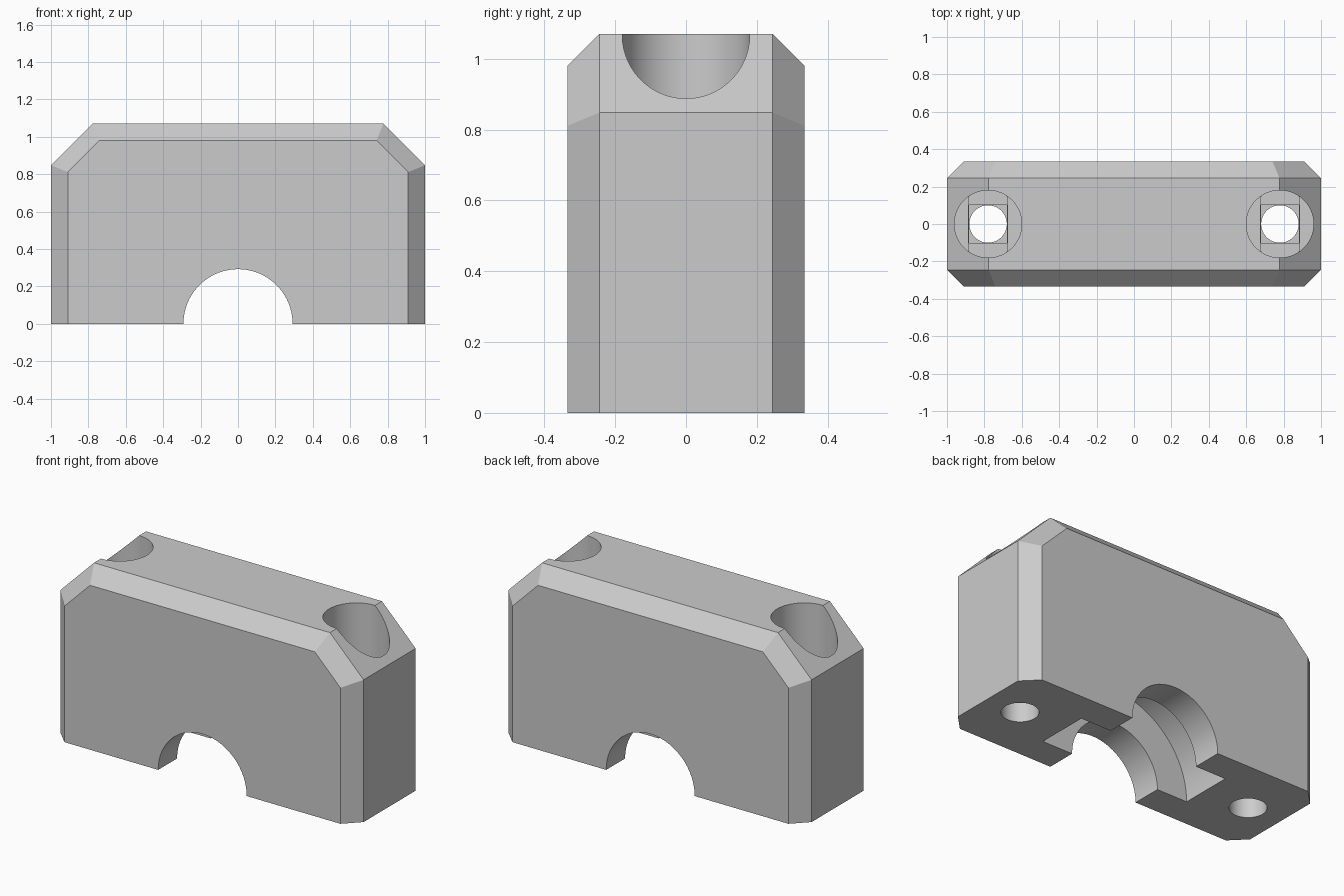
import bpy, bmesh, math

if "Cube" in bpy.data.objects:
    bpy.data.objects.remove(bpy.data.objects["Cube"], do_unlink=True)

HALF_DEPTH, CHAMFER = 0.335, 0.09
BOLT_X, FLOOR, LAYER = 0.78, 0.55, 0.015

grey = bpy.data.materials.new("light_grey")
grey.use_nodes = True
grey.diffuse_color = (0.6, 0.6, 0.6, 1)
grey.node_tree.nodes["Principled BSDF"].inputs["Base Color"].default_value = (0.6, 0.6, 0.6, 1)


def loft(name, rings):
    """Solid from a stack of matching rings, capped at both ends."""
    bm = bmesh.new()
    loops = [[bm.verts.new(p) for p in ring] for ring in rings]
    n = len(loops[0])
    for a, b in zip(loops, loops[1:]):
        for i in range(n):
            j = (i + 1) % n
            bm.faces.new((a[i], a[j], b[j], b[i]))
    bm.faces.new(loops[0])
    bm.faces.new(loops[-1])
    bmesh.ops.recalc_face_normals(bm, faces=bm.faces)
    mesh = bpy.data.meshes.new(name)
    bm.to_mesh(mesh)
    bm.free()
    mesh.materials.append(grey)
    obj = bpy.data.objects.new(name, mesh)
    bpy.context.collection.objects.link(obj)
    return obj


def circle(radius, sides=72):
    steps = [math.tau * (i + 0.5) / sides for i in range(sides)]
    return [(radius * math.cos(a), radius * math.sin(a)) for a in steps]


def outline(y, inset):
    """Block outline with cut top corners, shrunk on all sides but the base."""
    side, top = 1 - inset, 1.07 - inset
    slope = 1.848 - inset * math.sqrt(2)
    half = [(side, 0), (side, slope - side), (slope - top, top)]
    return [(x, y, z) for x, z in half + [(-x, z) for x, z in reversed(half)]]


def cut(target, cutter):
    cutter.hide_render = True
    mod = target.modifiers.new("cut", "BOOLEAN")
    mod.operation, mod.solver, mod.object = "DIFFERENCE", "EXACT", cutter
    bpy.context.view_layer.objects.active = target
    bpy.ops.object.modifier_apply(modifier=mod.name)
    bpy.data.objects.remove(cutter, do_unlink=True)


# Chamfered block
inner = HALF_DEPTH - CHAMFER
block = loft("bearing_block", [outline(-HALF_DEPTH, CHAMFER), outline(-inner, 0),
                               outline(inner, 0), outline(HALF_DEPTH, CHAMFER)])

# Shaft opening and wider bearing groove
for radius, depth in ((0.292, 0.5), (0.492, 0.157)):
    cut(block, loft("bore_cutter", [[(x, y, z) for x, z in circle(radius)]
                                    for y in (-depth, depth)]))

# Bolt holes: counterbore, slot step, square step, through hole
head = circle(0.18)
slot = [(max(-0.104, min(0.104, x)), y) for x, y in head]
square = [(-0.102, -0.102), (0.102, -0.102), (0.102, 0.102), (-0.102, 0.102)]
steps = ((head, FLOOR, 1.3), (slot, FLOOR - LAYER, FLOOR + 0.1),
         (square, FLOOR - 2 * LAYER, FLOOR + 0.15), (circle(0.1), -0.2, FLOOR + 0.2))
for side in (-1, 1):
    for shape, low, high in steps:
        cut(block, loft("bolt_cutter", [[(x + side * BOLT_X, y, z) for x, y in shape]
                                        for z in (low, high)]))

# Smooth bores with crisp edges
bpy.ops.object.select_all(action="DESELECT")
block.select_set(True)
bpy.context.view_layer.objects.active = block
bpy.ops.object.shade_smooth_by_angle(angle=math.radians(20))
